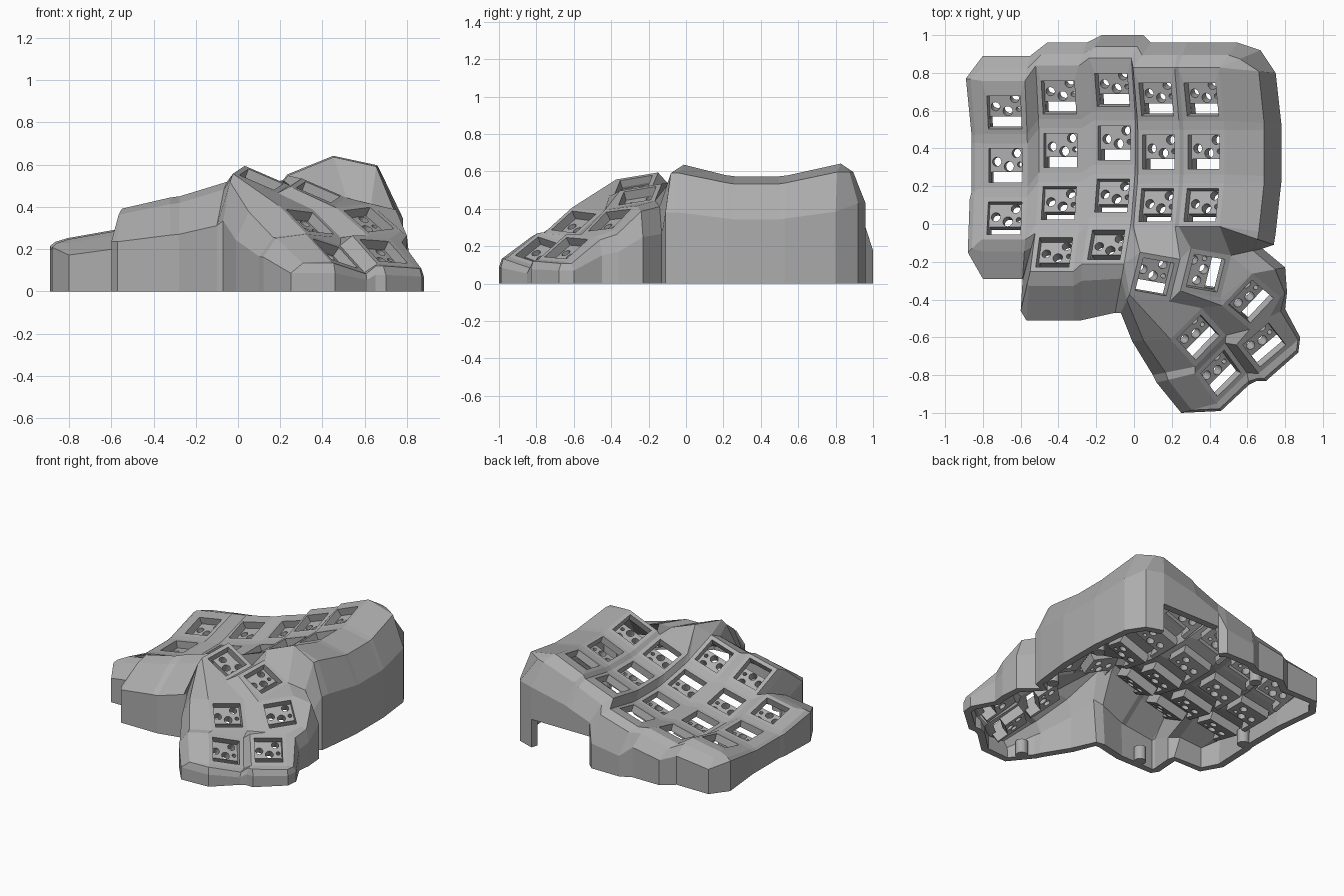
import bpy, bmesh
from math import radians, sin, cos
from mathutils import Matrix, Vector, Euler

if "Cube" in bpy.data.objects:
    bpy.data.objects.remove(bpy.data.objects["Cube"])

HALF, HOLE = 0.117, 0.09         # half widths of key plate and key opening
BACK_MARGIN = 0.055              # extra plate behind the last row
THICK = 0.05
CURVE_RADIUS, ROW_STEP = 1.08, 15
CORNERS = {"tl": (-1, 1), "tr": (1, 1), "br": (1, -1), "bl": (-1, -1)}
ORDER = list(CORNERS)

plastic = bpy.data.materials.new("grey plastic")
plastic.use_nodes = True
plastic.diffuse_color = (0.42, 0.42, 0.42, 1)
plastic.node_tree.nodes["Principled BSDF"].inputs["Base Color"].default_value = (0.42, 0.42, 0.42, 1)


def add_object(name, mesh, matrix=None):
    obj = bpy.data.objects.new(name, mesh)
    bpy.context.collection.objects.link(obj)
    if matrix:
        obj.matrix_world = matrix
    if not mesh.materials:
        mesh.materials.append(plastic)
    return obj


def mesh_from(name, bm):
    mesh = bpy.data.meshes.new(name)
    bm.to_mesh(mesh)
    bm.free()
    return mesh


# Key placement: curved finger columns (x, y, z, tilt, rows)
keys = {}
columns = {
    "pinky": (-0.68, 0.31, 0.20, 10, 3),
    "ring": (-0.39, 0.39, 0.22, 13, 4),
    "middle": (-0.105, 0.43, 0.29, 17, 4),
    "index": (0.13, 0.38, 0.42, 20, 3),
    "inner": (0.37, 0.38, 0.53, 22, 3),
}
for name, (x, y, z, tilt, rows) in columns.items():
    tent = Matrix.Translation((x, y, z)) @ Matrix.Rotation(radians(-tilt), 4, "Y")
    for row in range(rows):
        a = radians(ROW_STEP * (1 - row))
        arc = Matrix.Translation((0, CURVE_RADIUS * sin(a), CURVE_RADIUS * (1 - cos(a))))
        keys[name + str(row)] = tent @ arc @ Matrix.Rotation(a, 4, "X")

# Thumb cluster keys: position and rotation
thumbs = {
    "thumb_a": ((0.11, -0.28, 0.53), (10, 23, -10)),
    "thumb_b": ((0.38, -0.26, 0.47), (10, 23, -10)),
    "thumb_c": ((0.34, -0.60, 0.33), (-6, 34, -48)),
    "thumb_d": ((0.62, -0.41, 0.34), (6, 34, -40)),
    "thumb_e": ((0.46, -0.79, 0.18), (-16, 33, -54)),
    "thumb_f": ((0.69, -0.64, 0.19), (-4, 35, -52)),
}
for name, (pos, rot) in thumbs.items():
    keys[name] = Matrix.Translation(pos) @ Euler([radians(r) for r in rot]).to_matrix().to_4x4()

# Case surface: key frames with square openings
bm = bmesh.new()
V = {}
for name, m in keys.items():
    inner = []
    for c, (sx, sy) in CORNERS.items():
        margin = BACK_MARGIN if name.endswith("0") and sy > 0 else 0
        V[name + " " + c] = bm.verts.new(m @ Vector((sx * HALF, sy * HALF + margin, margin * -0.15)))
        inner.append(bm.verts.new(m @ Vector((sx * HOLE, sy * HOLE, 0))))
    outer = [V[name + " " + c] for c in ORDER]
    for i in range(4):
        j = (i + 1) % 4
        bm.faces.new((outer[i], outer[j], inner[j], inner[i]))


def face(*verts):
    unique = []
    for v in verts:
        if v not in unique:
            unique.append(v)
    if len(unique) > 2:
        bm.faces.new(unique)


def web(text):
    face(*[V[t.strip()] for t in text.split(",")])


# Webbing within and between finger columns
names = list(columns)
for n in names:
    for r in range(columns[n][4] - 1):
        web(f"{n}{r} bl, {n}{r} br, {n}{r+1} tr, {n}{r+1} tl")
for a, b in zip(names, names[1:]):
    rows = min(columns[a][4], columns[b][4])
    for r in range(rows):
        web(f"{a}{r} tr, {b}{r} tl, {b}{r} bl, {a}{r} br")
        if r < rows - 1:
            web(f"{a}{r} br, {b}{r} bl, {b}{r+1} tl, {a}{r+1} tr")

# Webbing around the thumb cluster
for text in (
    "pinky2 br, ring2 bl, ring3 tl",
    "middle2 br, index2 bl, middle3 tr",
    "middle3 tr, index2 bl, thumb_a tl",
    "middle3 tr, thumb_a tl, middle3 br",
    "middle3 br, thumb_a tl, thumb_a bl",
    "index2 bl, index2 br, thumb_a tr, thumb_a tl",
    "index2 br, inner2 bl, thumb_b tl, thumb_a tr",
    "inner2 bl, inner2 br, thumb_b tr, thumb_b tl",
    "thumb_a tr, thumb_b tl, thumb_b bl, thumb_a br",
    "thumb_a bl, thumb_a br, thumb_c tl, thumb_c bl",
    "thumb_a br, thumb_b bl, thumb_d bl, thumb_c tl",
    "thumb_b bl, thumb_b br, thumb_d bl",
    "thumb_b br, thumb_b tr, thumb_d tl",
    "thumb_b br, thumb_d tl, thumb_d bl",
    "thumb_c tl, thumb_d bl, thumb_d br, thumb_c tr",
    "thumb_c tr, thumb_c br, thumb_e bl, thumb_e tl",
    "thumb_d tr, thumb_d br, thumb_f bl, thumb_f tl",
    "thumb_c tr, thumb_d br, thumb_f bl, thumb_e tl",
    "thumb_e tl, thumb_f bl, thumb_f br, thumb_e tr",
):
    web(text)

# Outer walls: plate corner and the floor point below it, clockwise
outline = [
    ("pinky0 tl", -.89, .77), ("pinky0 tl", -.80, .89), ("pinky0 tr", -.55, .89),
    ("ring0 tl", -.46, .96), ("ring0 tr", -.25, .96), ("middle0 tl", -.17, 1),
    ("middle0 tr", .05, 1), ("index0 tl", .09, .96), ("index0 tr", .24, .96),
    ("inner0 tl", .28, .96), ("inner0 tr", .55, .96), ("inner0 tr", .67, .92),
    ("inner0 tr", .75, .8), ("inner0 br", .78, .53), ("inner1 tr", .78, .5),
    ("inner1 br", .78, .25), ("inner2 tr", .78, .22), ("inner2 br", .75, -.05),
    ("inner2 br", .74, -.11), ("thumb_b tr", .68, -.13), ("thumb_d tl", .8, -.23),
    ("thumb_d tr", .81, -.36), ("thumb_f tl", .8, -.45), ("thumb_f tr", .88, -.6),
    ("thumb_f tr", .87, -.68), ("thumb_f br", .7, -.83), ("thumb_f br", .65, -.83),
    ("thumb_e tr", .61, -.85), ("thumb_e br", .46, -.99), ("thumb_e br", .25, -1),
    ("thumb_e bl", .12, -.84), ("thumb_c br", .1, -.8), ("thumb_c bl", -.01, -.62),
    ("thumb_a bl", -.07, -.47), ("middle3 br", -.1, -.47), ("middle3 bl", -.28, -.51),
    ("ring3 br", -.32, -.51), ("ring3 bl", -.57, -.51), ("ring3 bl", -.6, -.46),
    ("ring3 tl", -.59, -.3), ("pinky2 br", -.59, -.29), ("pinky2 bl", -.8, -.29),
    ("pinky2 bl", -.88, -.15), ("pinky2 tl", -.87, .13), ("pinky1 bl", -.86, .17),
    ("pinky1 tl", -.86, .43), ("pinky0 bl", -.86, .47),
]
rings = []
for key, x, y in outline:
    e = V[key]
    z = e.co.z
    # How far out the rim runs before it drops, and where the wall turns upright
    reach, low = 0.7, 0.6
    if key[:-3] in ("ring3", "middle3", "thumb_a", "pinky2") and y < -0.2:
        reach = 0.3
    elif y > 0.85:
        reach, low = 0.5, 0.67
    if "pinky" in key:
        low = 0.85 if abs(y) < 0.8 and x < -0.82 else 0.7
    elif "middle0" in key:
        low = 0.45
    ridge = e.co.lerp(Vector((x, y, z)), reach)
    ridge.z = z * 0.93
    rings.append((e, bm.verts.new(ridge), bm.verts.new((x, y, z * low)), (x, y)))

feet = {}


def foot(point, z):
    if (point, z) not in feet:
        feet[point, z] = bm.verts.new((*point, z))
    return feet[point, z]


for a, b in zip(rings, rings[1:] + rings[:1]):
    for k in range(2):
        face(a[k], b[k], b[k + 1], a[k + 1])
    # Cable opening in the back wall
    opening = a[3][1] > 0.95 and 0.08 < a[3][0] < 0.5
    z = 0.2 if opening else 0
    face(a[2], b[2], foot(b[3], z), foot(a[3], z))

bmesh.ops.recalc_face_normals(bm, faces=bm.faces)
bm.normal_update()
top = V["ring1 tl"].link_faces[0]
if top.normal.z < 0:
    bmesh.ops.reverse_faces(bm, faces=bm.faces)
case = add_object("case_shell", mesh_from("case_shell", bm))
solid = case.modifiers.new("wall thickness", "SOLIDIFY")
solid.thickness = THICK
solid.offset = -1


# Switch socket floor with pin holes and a side rail, shared by every key
bm = bmesh.new()
bmesh.ops.create_cube(bm, size=1, matrix=Matrix.Translation((0, 0.04, -0.08))
                      @ Matrix.Diagonal((0.226, 0.15, 0.06, 1)))
floor = add_object("socket_template", mesh_from("socket_template", bm))
bm = bmesh.new()
for x, y, r in ((0.01, -0.005, 0.026), (-0.055, 0.02, 0.024), (0.05, 0.065, 0.024), (0.068, 0.005, 0.013)):
    bmesh.ops.create_cone(bm, cap_ends=True, segments=16, radius1=r, radius2=r, depth=0.3,
                          matrix=Matrix.Translation((x, y, 0)))
cutter = add_object("pin_cutter", mesh_from("pin_cutter", bm))
cutter.hide_render = True
cut = floor.modifiers.new("pin holes", "BOOLEAN")
cut.object = cutter
bpy.context.view_layer.update()
socket = bpy.data.meshes.new_from_object(floor.evaluated_get(bpy.context.evaluated_depsgraph_get()))
for helper in (floor, cutter):
    bpy.data.objects.remove(helper)
bm = bmesh.new()
bm.from_mesh(socket)
bmesh.ops.create_cube(bm, size=1, matrix=Matrix.Translation((-0.1, 0, -0.08))
                      @ Matrix.Diagonal((0.03, 0.23, 0.06, 1)))
bm.to_mesh(socket)
bm.free()
for name, m in keys.items():
    sideways = name.startswith("thumb") and name != "thumb_a"
    turn = Matrix.Rotation(radians(90 if sideways else 0), 4, "Z")
    add_object("socket_" + name, socket, m @ turn)

# Screw posts inside the walls
for i, (x, y) in enumerate(((-.34, .82), (.69, .47), (.66, -.03), (-.42, -.44), (.22, -.87), (-.79, .16))):
    bm = bmesh.new()
    bmesh.ops.create_cone(bm, cap_ends=True, segments=20, radius1=0.04, radius2=0.04, depth=0.1,
                          matrix=Matrix.Translation((x, y, 0.05)))
    add_object(f"screw_post_{i + 1}", mesh_from("screw_post", bm))
